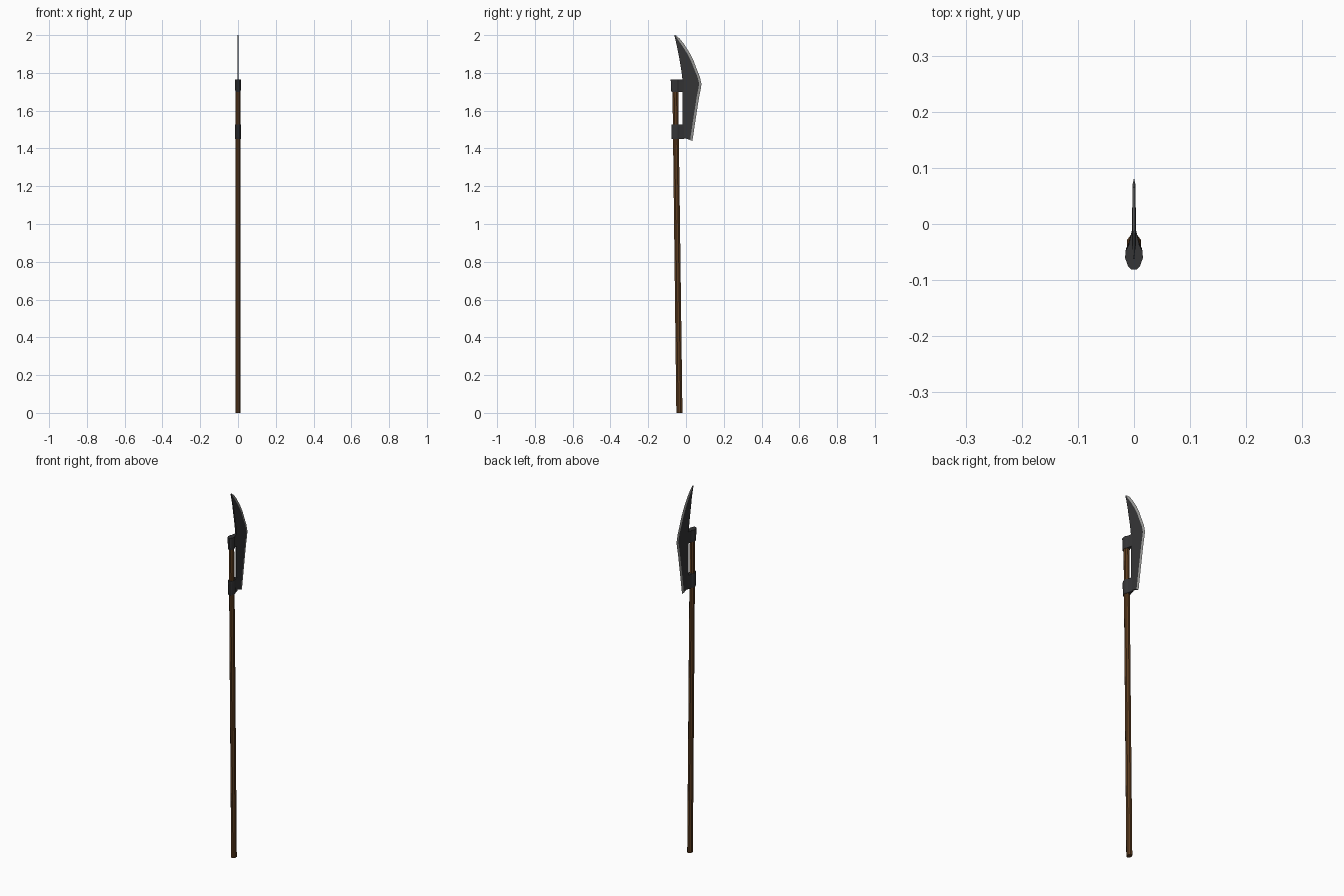
import bpy, bmesh, math

if "Cube" in bpy.data.objects:
    bpy.data.objects.remove(bpy.data.objects["Cube"])


def material(name, rgb):
    m = bpy.data.materials.new(name)
    m.diffuse_color = (*rgb, 1)
    m.use_nodes = True
    m.node_tree.nodes["Principled BSDF"].inputs["Base Color"].default_value = m.diffuse_color
    return m


wood = material("wood", (0.105, 0.045, 0.014))
iron = material("dark_iron", (0.035, 0.035, 0.037))
steel = material("sharp_steel", (0.32, 0.32, 0.31))


def loft(name, rings, mats, edge_faces=()):
    """Skin a stack of equal closed rings; edge_faces take the second material."""
    bm = bmesh.new()
    vs = [[bm.verts.new(p) for p in ring] for ring in rings]
    n = len(vs[0])
    for a, b in zip(vs, vs[1:]):
        for i in range(n):
            j = (i + 1) % n
            f = bm.faces.new((a[i], a[j], b[j], b[i]))
            f.material_index = 1 if i in edge_faces else 0
    bm.faces.new(vs[0][::-1])
    bm.faces.new(vs[-1])
    bmesh.ops.recalc_face_normals(bm, faces=bm.faces)
    mesh = bpy.data.meshes.new(name)
    bm.to_mesh(mesh)
    bm.free()
    for m in mats:
        mesh.materials.append(m)
    ob = bpy.data.objects.new(name, mesh)
    bpy.context.collection.objects.link(ob)
    return ob


def shaft_y(z):
    return -0.035 - 0.0125 * z


def oval(z, rx, ry, n=8):
    return [(rx * math.cos(math.tau * (i + .5) / n),
             shaft_y(z) + ry * math.sin(math.tau * (i + .5) / n), z) for i in range(n)]


# Leaning wooden pole
loft("shaft", [oval(0, .0135, .0175), oval(1.0, .0135, .017), oval(1.75, .013, .0165)], [wood])


# Iron sockets: rounded at the back, narrowing to a tang that meets the blade
def socket(name, levels):
    rings = []
    for z, s in levels:
        c = shaft_y(z)
        half = [(.005, c - .0235 * s), (.011, c - .017 * s), (.0155 * s, c - .003),
                (.0145 * s, c + .009), (.009 * s, c + .020), (.003, -.008)]
        rings.append([(x, y, z) for x, y in half] + [(-x, y, z) for x, y in half[::-1]])
    loft(name, rings, [iron])


socket("lower_socket", [(1.450, .95), (1.460, 1), (1.515, 1), (1.527, .95)])
socket("upper_socket", [(1.700, .92), (1.712, .95), (1.750, 1), (1.765, 1.03)])

# Curved blade: (edge y, edge z, back y, back z) from heel to tip
stations = [
    (.034, 1.440, -.015, 1.458), (.047, 1.528, -.018, 1.527),
    (.069, 1.670, -.018, 1.700), (.078, 1.715, -.018, 1.740),
    (.082, 1.740, -.019, 1.765), (.073, 1.780, -.021, 1.785),
    (.056, 1.822, -.025, 1.815), (.039, 1.867, -.031, 1.850),
    (.018, 1.908, -.037, 1.885), (-.012, 1.955, -.046, 1.930),
    (-.034, 1.982, -.054, 1.968), (-.054, 1.999, -.062, 2.000),
]
rings = []
for k, (ey, ez, by, bz) in enumerate(stations):
    width = math.hypot(ey - by, ez - bz)
    f = 1 - min(.013 / width, .45)
    my, mz = by + (ey - by) * f, bz + (ez - bz) * f
    t = .0035 if k < 9 else .0022
    rings.append([(-t, by, bz), (-t * .8, my, mz), (0, ey, ez), (t * .8, my, mz), (t, by, bz)])
loft("blade", rings, [iron, steel], edge_faces=(1, 2))
